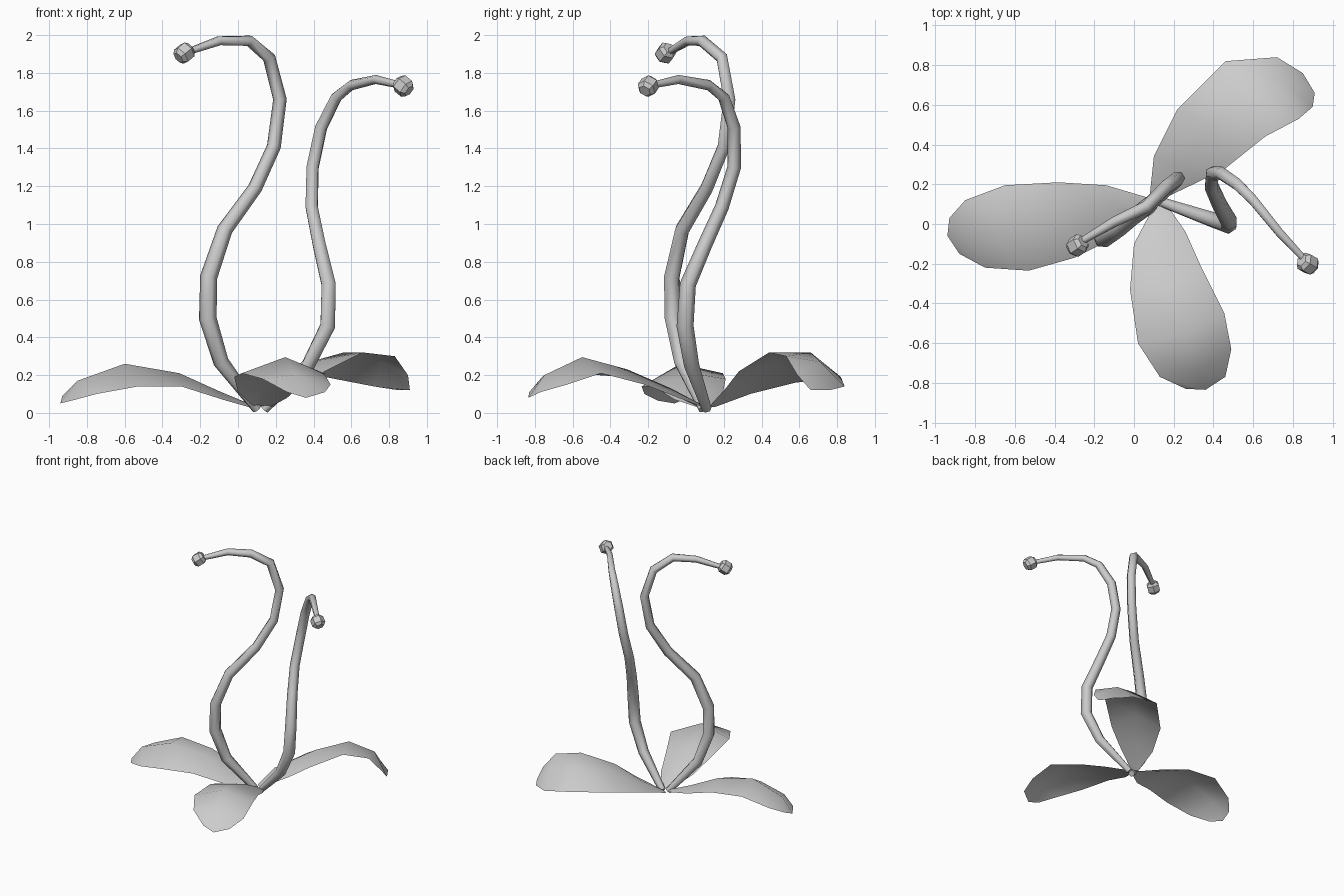
import bpy, bmesh, math
from mathutils import Vector


def finish(name, bm, angle):
    bmesh.ops.recalc_face_normals(bm, faces=bm.faces)
    mesh = bpy.data.meshes.new(name)
    bm.to_mesh(mesh)
    bm.free()
    ob = bpy.data.objects.new(name, mesh)
    bpy.context.collection.objects.link(ob)
    bpy.ops.object.select_all(action='DESELECT')
    ob.select_set(True)
    bpy.context.view_layer.objects.active = ob
    bpy.ops.object.shade_smooth_by_angle(angle=math.radians(angle))
    return ob


def sweep(name, path, sides=6, angle=65):
    """Capped tube through (x, y, z, radius) points."""
    bm = bmesh.new()
    pts = [Vector(p[:3]) for p in path]
    side, rings = Vector((0.3, -1, 0.1)), []
    for i, p in enumerate(pts):
        a, b = pts[max(i - 1, 0)], pts[min(i + 1, len(pts) - 1)]
        t = (b - a).normalized()
        side = (side - t * side.dot(t)).normalized()
        up = t.cross(side)
        rings.append([bm.verts.new(p + path[i][3] * (
            side * math.cos(k * math.tau / sides) + up * math.sin(k * math.tau / sides)))
            for k in range(sides)])
    for r, s in zip(rings, rings[1:]):
        for k in range(sides):
            n = (k + 1) % sides
            bm.faces.new((r[k], r[n], s[n], s[k]))
    bm.faces.new(rings[0])
    bm.faces.new(rings[-1])
    return finish(name, bm, angle)


def bud(name, centre, axis):
    c, d = Vector(centre), Vector(axis).normalized()
    prof = [(-0.045, 0.034), (-0.025, 0.052), (0.025, 0.052), (0.045, 0.034)]
    sweep(name, [(*(c + d * h), r) for h, r in prof], 6, 30)


def leaf(name, rows):
    """Folded sheet: each row is left edge, midrib, right edge."""
    bm = bmesh.new()
    grid = [[bm.verts.new(p) for p in row] for row in rows]
    for r, s in zip(grid, grid[1:]):
        for k in range(2):
            bm.faces.new((r[k], r[k + 1], s[k + 1], s[k]))
    ob = finish(name, bm, 60)
    return ob


# Tall stem, bending left
sweep("tall_stem", [
    (0.10, 0.09, 0.02, 0.026), (-0.09, -0.025, 0.27, 0.042), (-0.16, -0.07, 0.50, 0.047),
    (-0.155, -0.075, 0.72, 0.046), (-0.07, -0.02, 0.97, 0.042), (0.09, 0.11, 1.19, 0.038),
    (0.19, 0.20, 1.41, 0.037), (0.222, 0.23, 1.66, 0.036), (0.165, 0.19, 1.88, 0.034),
    (0.06, 0.085, 1.97, 0.031), (-0.10, 0.01, 1.97, 0.026), (-0.27, -0.09, 1.91, 0.018)])
bud("tall_stem_bud", (-0.285, -0.108, 1.905), (-0.6, -0.4, -0.5))

# Short stem, bending right
sweep("short_stem", [
    (0.14, 0.11, 0.02, 0.026), (0.37, 0.03, 0.25, 0.040), (0.475, -0.005, 0.46, 0.045),
    (0.48, 0.01, 0.68, 0.043), (0.43, 0.10, 0.89, 0.039), (0.39, 0.19, 1.09, 0.037),
    (0.395, 0.255, 1.30, 0.036), (0.44, 0.255, 1.51, 0.035), (0.52, 0.20, 1.67, 0.032),
    (0.60, 0.12, 1.735, 0.028), (0.73, -0.04, 1.765, 0.024), (0.86, -0.18, 1.735, 0.018)])
bud("short_stem_bud", (0.875, -0.20, 1.73), (0.6, -0.35, -0.5))

# Three leaves around the base
leaf("back_leaf", [
    [(0.08, 0.15, 0.03), (0.10, 0.13, 0.03), (0.13, 0.12, 0.03)],
    [(0.10, 0.34, 0.10), (0.21, 0.29, 0.15), (0.32, 0.21, 0.13)],
    [(0.22, 0.58, 0.16), (0.38, 0.48, 0.27), (0.46, 0.28, 0.22)],
    [(0.46, 0.82, 0.19), (0.56, 0.66, 0.32), (0.66, 0.44, 0.32)],
    [(0.72, 0.84, 0.14), (0.76, 0.71, 0.27), (0.83, 0.53, 0.30)],
    [(0.85, 0.76, 0.12), (0.91, 0.66, 0.12), (0.90, 0.59, 0.20)]])
leaf("left_leaf", [
    [(0.06, 0.06, 0.03), (0.08, 0.10, 0.04), (0.08, 0.13, 0.03)],
    [(-0.08, -0.06, 0.07), (-0.10, 0.08, 0.115), (-0.14, 0.195, 0.10)],
    [(-0.30, -0.17, 0.14), (-0.31, 0.03, 0.21), (-0.38, 0.21, 0.18)],
    [(-0.53, -0.235, 0.14), (-0.60, -0.03, 0.26), (-0.65, 0.195, 0.21)],
    [(-0.75, -0.22, 0.10), (-0.85, -0.05, 0.17), (-0.85, 0.12, 0.14)],
    [(-0.88, -0.15, 0.065), (-0.94, -0.06, 0.05), (-0.93, 0.03, 0.09)]])
leaf("front_leaf", [
    [(0.09, 0.07, 0.03), (0.12, 0.09, 0.04), (0.17, 0.09, 0.03)],
    [(0.00, -0.10, 0.11), (0.12, -0.08, 0.13), (0.26, -0.04, 0.08)],
    [(-0.02, -0.33, 0.19), (0.16, -0.31, 0.23), (0.34, -0.22, 0.15)],
    [(0.02, -0.60, 0.21), (0.25, -0.55, 0.295), (0.455, -0.45, 0.21)],
    [(0.13, -0.77, 0.18), (0.31, -0.75, 0.20), (0.49, -0.63, 0.15)],
    [(0.26, -0.83, 0.11), (0.36, -0.835, 0.08), (0.46, -0.77, 0.11)]])
